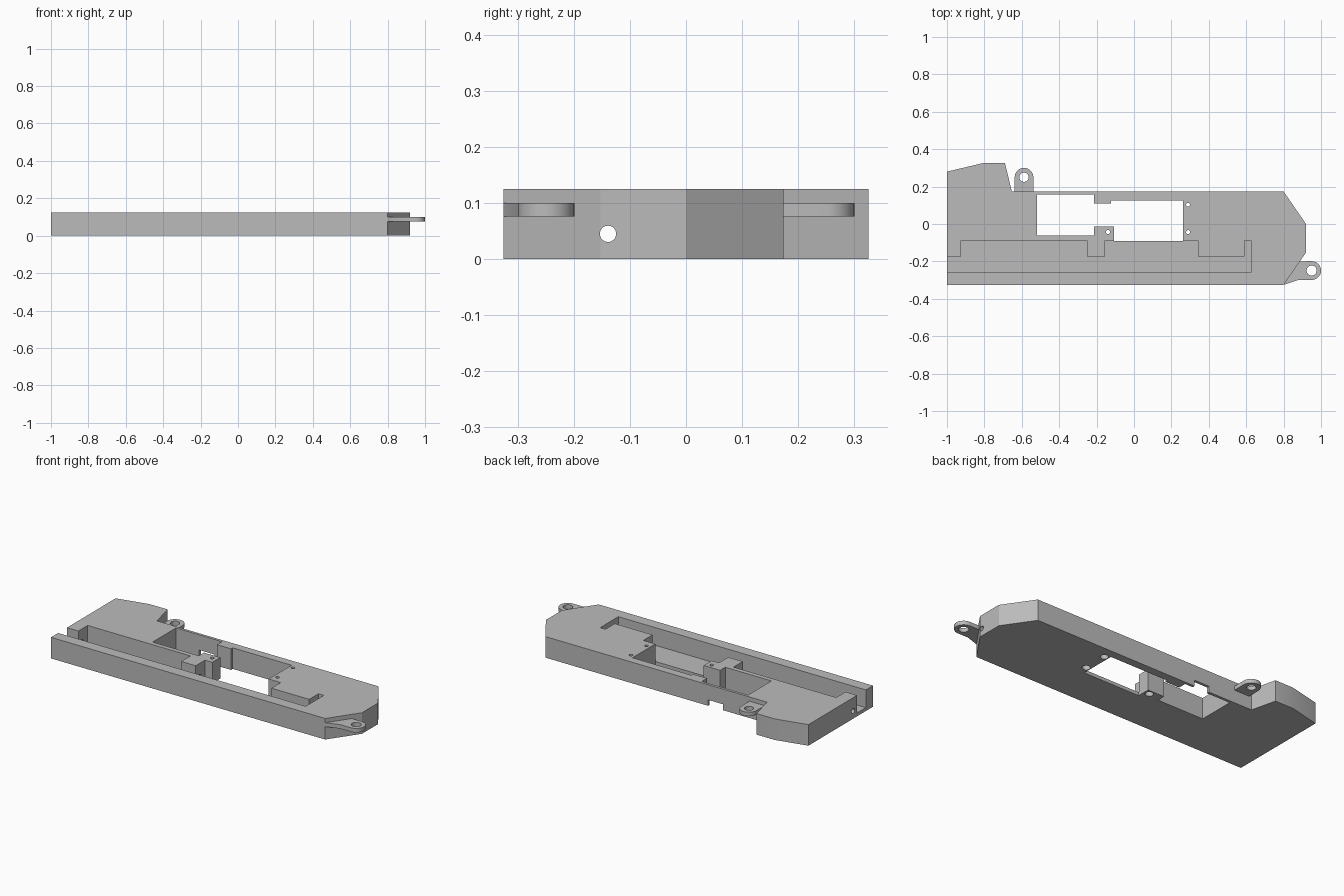
import bpy, bmesh, math
from mathutils import Matrix

if "Cube" in bpy.data.objects:
    bpy.data.objects.remove(bpy.data.objects["Cube"], do_unlink=True)

grey = bpy.data.materials.new("light_grey")
grey.use_nodes = True
COLOR = (0.5, 0.5, 0.5, 1)
grey.diffuse_color = COLOR
grey.node_tree.nodes["Principled BSDF"].inputs["Base Color"].default_value = COLOR
HEIGHT = 0.125


def finish(name, bm):
    bmesh.ops.recalc_face_normals(bm, faces=bm.faces)
    mesh = bpy.data.meshes.new(name)
    bm.to_mesh(mesh)
    bm.free()
    mesh.materials.append(grey)
    obj = bpy.data.objects.new(name, mesh)
    bpy.context.collection.objects.link(obj)
    return obj


def prism(name, outline, z0, z1):
    bm = bmesh.new()
    face = bm.faces.new([bm.verts.new((x, y, z0)) for x, y in outline])
    top = bmesh.ops.extrude_face_region(bm, geom=[face])["geom"]
    verts = [v for v in top if isinstance(v, bmesh.types.BMVert)]
    bmesh.ops.translate(bm, verts=verts, vec=(0, 0, z1 - z0))
    return finish(name, bm)


def cylinder(name, center, radius, depth, along_x=False):
    bm = bmesh.new()
    turn = Matrix.Rotation(math.pi / 2 if along_x else 0, 4, "Y")
    bmesh.ops.create_cone(bm, cap_ends=True, segments=32, radius1=radius,
                          radius2=radius, depth=depth,
                          matrix=Matrix.Translation(center) @ turn)
    return finish(name, bm)


def box_outline(x0, x1, y0, y1):
    return [(x0, y0), (x1, y0), (x1, y1), (x0, y1)]


def arc(cx, cy, r, start, end, steps=16):
    angles = [math.radians(start + (end - start) * i / steps) for i in range(steps + 1)]
    return [(cx + r * math.cos(a), cy + r * math.sin(a)) for a in angles]


def cut(obj, cutters):
    for cutter in cutters:
        mod = obj.modifiers.new("cut", "BOOLEAN")
        mod.operation = "DIFFERENCE"
        mod.solver = "EXACT"
        mod.object = cutter
        bpy.context.view_layer.objects.active = obj
        bpy.ops.object.modifier_apply(modifier=mod.name)
        bpy.data.objects.remove(cutter, do_unlink=True)


def smooth(obj):
    bpy.ops.object.select_all(action="DESELECT")
    obj.select_set(True)
    bpy.context.view_layer.objects.active = obj
    bpy.ops.object.shade_smooth_by_angle(angle=math.radians(25))


# Main tray
body = prism("body", [(-1, -.325), (.8, -.325), (.92, -.152), (.92, 0), (.8, .174),
                      (-.653, .174), (-.69, .325), (-.81, .325), (-1, .28)], 0, HEIGHT)

# Opening right through the tray, leaving a tab at the front and a step at the back
window = prism("window_cutter", [
    (-.518, -.061), (-.215, -.061), (-.215, -.013), (-.107, -.013), (-.107, -.09),
    (.263, -.09), (.263, .126), (-.123, .126), (-.123, .11), (-.215, .11),
    (-.215, .158), (-.518, .158)], -.1, .3)

# Long channel, open at one end, with posts left standing along its back
channel = prism("channel_cutter", [
    (-1.1, -.258), (.625, -.258), (.625, -.088), (.59, -.088), (.59, -.175),
    (.342, -.175), (.342, -.088), (-.155, -.088), (-.155, -.175), (-.25, -.175),
    (-.25, -.088), (-.925, -.088), (-.925, -.175), (-1.1, -.175)], .02, .3)

# Rod bore, cable notch and screw holes
rod = cylinder("rod_cutter", (0, -.139, .045), .0145, 2.4, True)
notch = prism("notch_cutter", box_outline(-.365, -.266, .14, .2), -.1, .035)
cutters = [window, channel, rod, notch]
for x, y in [(.289, .103), (.289, -.043), (-.139, -.043)]:
    cutters.append(cylinder("screw_cutter", (x, y, .05), .0105, .4))
    cutters.append(cylinder("nut_cutter", (x, y, 0), .022, .1))
cut(body, cutters)
smooth(body)

# Mounting ears
EAR_Z = (.076, .1)
back_ear = prism("back_ear", [(-.638, .15), (-.538, .15)]
                 + arc(-.588, .25, .05, 0, 180), *EAR_Z)
cut(back_ear, [cylinder("ear_cutter", (-.588, .25, .09), .025, .2)])
side_ear = prism("side_ear", [(.78, -.2), (.78, -.3), (.8, -.325), (.88, -.299)]
                 + arc(.95, -.249, .05, -90, 90), *EAR_Z)
cut(side_ear, [cylinder("ear_cutter", (.95, -.249, .09), .027, .2)])
# Trim the ear roots so they stop at the tray walls
cut(back_ear, [prism("trim_cutter", box_outline(-.8, -.4, 0, .174), 0, .2)])
cut(side_ear, [prism("trim_cutter", [(.5, -.325), (.8, -.325), (.92, -.152), (.5, -.152)], 0, .2)])
for ear in (back_ear, side_ear):
    smooth(ear)
